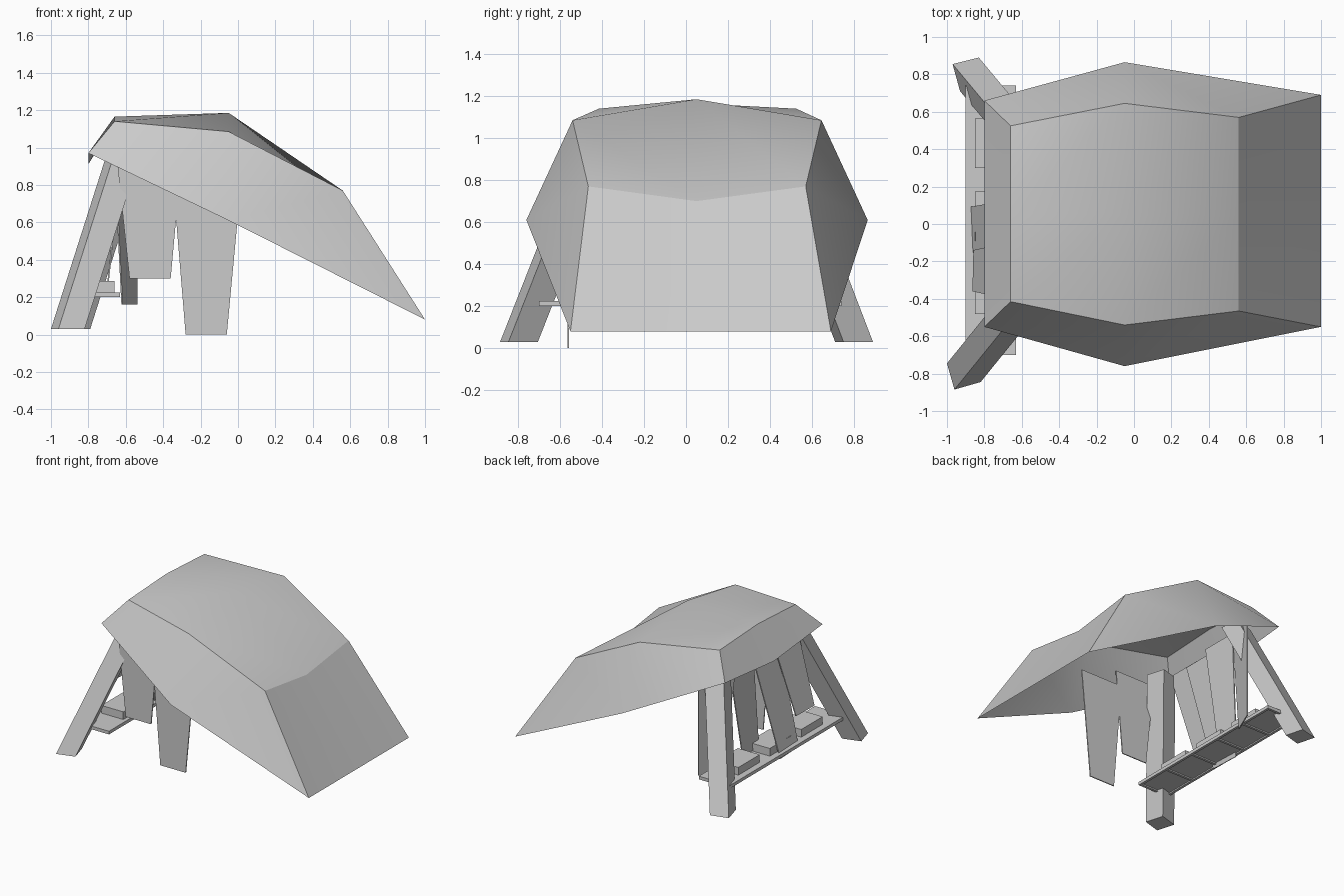
import bpy, bmesh
from mathutils import Vector

cube = bpy.data.objects.get("Cube")
if cube:
    bpy.data.objects.remove(cube)

grey = bpy.data.materials.new("plain_grey")
grey.use_nodes = True
COLOR = (0.6, 0.6, 0.6, 1)
grey.diffuse_color = COLOR
grey.node_tree.nodes["Principled BSDF"].inputs["Base Color"].default_value = COLOR


def finish(bm, name):
    mesh = bpy.data.meshes.new(name)
    bm.to_mesh(mesh)
    bm.free()
    mesh.materials.append(grey)
    obj = bpy.data.objects.new(name, mesh)
    bpy.context.collection.objects.link(obj)
    return obj


def loft(name, bottom, top):
    """Closed prism between two matching loops."""
    bm = bmesh.new()
    a = [bm.verts.new(p) for p in bottom]
    b = [bm.verts.new(p) for p in top]
    n = len(a)
    bm.faces.new(a[::-1])
    bm.faces.new(b)
    for i in range(n):
        j = (i + 1) % n
        bm.faces.new((a[i], a[j], b[j], b[i]))
    bmesh.ops.recalc_face_normals(bm, faces=bm.faces)
    return finish(bm, name)


def box(name, x0, x1, y0, y1, z0, z1):
    ring = [(x0, y0), (x1, y0), (x1, y1), (x0, y1)]
    return loft(name, [(x, y, z0) for x, y in ring], [(x, y, z1) for x, y in ring])


def flap(name, low_a, low_b, top_a, top_b, thick=0.008):
    """Thin tapering strip between a lower and an upper edge."""
    la, lb, ta, tb = map(Vector, (low_a, low_b, top_a, top_b))
    off = (lb - la).cross(ta - la).normalized() * thick / 2
    return loft(name, [la - off, lb - off, lb + off, la + off],
                [ta - off, tb - off, tb + off, ta + off])


# Canopy: rows across the roof, then the hanging outer rim
MID = 0.05
bm = bmesh.new()


def row(x, y0, y1, z_side, z_mid):
    return [bm.verts.new(p) for p in
            ((x, y0, z_side), (x, MID, z_mid), (x, y1, z_side))]


end_rim = row(-0.8, -0.55, 0.66, 0.97, 0.91)
high_end = row(-0.66, -0.415, 0.525, 1.14, 1.165)
ridge = row(-0.05, -0.54, 0.645, 1.085, 1.185)
fold = row(0.56, -0.465, 0.57, 0.77, 0.70)
low_rim = row(1.0, -0.55, 0.69, 0.08, 0.08)
rows = [end_rim, high_end, ridge, fold, low_rim]
for r0, r1 in zip(rows, rows[1:]):
    for i in range(2):
        bm.faces.new((r0[i], r1[i], r1[i + 1], r0[i + 1]))
for i, y in ((0, -0.76), (2, 0.865)):
    corner = bm.verts.new((-0.05, y, 0.61))
    bm.faces.new((end_rim[i], corner, ridge[i], high_end[i]))
    bm.faces.new((corner, low_rim[i], fold[i], ridge[i]))
bmesh.ops.recalc_face_normals(bm, faces=bm.faces)
if sum(f.normal.z for f in bm.faces) < 0:
    bmesh.ops.reverse_faces(bm, faces=bm.faces)
for f in bm.faces:
    f.smooth = True
# Seams stay crisp; the cloth between them is soft
for e in bm.edges:
    on_row = [all(v in r for v in e.verts) for r in (high_end, fold)]
    on_side = any(all(v in [r[i] for r in rows] for v in e.verts) for i in (0, 2))
    if any(on_row) or on_side:
        e.smooth = False
finish(bm, "canopy")

# Two splayed legs
for name, foot, lean in (
        ("front_leg", [(-1, -.745), (-.96, -.885), (-.82, -.845), (-.86, -.705)], (.3, .37)),
        ("back_leg", [(-.97, .855), (-.83, .89), (-.79, .75), (-.93, .71)], (.3, -.36))):
    loft(name, [(x, y, 0.03) for x, y in foot],
         [(x + lean[0], y + lean[1], 0.97) for x, y in foot])

# Table with a ribbed underside and three trays
box("table_top", -0.9, -0.63, -0.70, 0.74, 0.21, 0.225)
for x in (-0.9, -0.65):
    box("table_rail", x, x + 0.02, -0.70, 0.74, 0.2, 0.21)
for i in range(6):
    y = -0.70 + i * 0.284
    box("table_rib", -0.88, -0.65, y, y + 0.02, 0.2, 0.21)
for i in range(3):
    y = -0.48 + i * 0.39
    box("tray", -0.85, -0.66, y, y + 0.265, 0.225, 0.285)

# Hanging cloth strips on the front side
flap("long_strip", (-.28, -.56, 0), (-.06, -.56, 0), (-.35, -.56, .85), (.02, -.56, .85))
flap("short_strip", (-.58, -.56, .3), (-.36, -.56, .3), (-.65, -.56, .96), (-.3, -.56, .96))

# Hanging cloth strips along the open end
flap("end_strip_1", (-.62, .43, .16), (-.54, .62, .16), (-.66, .32, .95), (-.54, .62, .95))
flap("end_strip_2", (-.7, .1, .23), (-.7, .3, .23), (-.62, .06, .98), (-.62, .36, .98))
flap("end_strip_3", (-.87, -.15, .18), (-.88, .09, .18), (-.66, -.2, .96), (-.66, .13, .96))
flap("end_strip_4", (-.86, -.36, .42), (-.855, -.14, .42), (-.68, -.4, .98), (-.68, -.1, .98))
